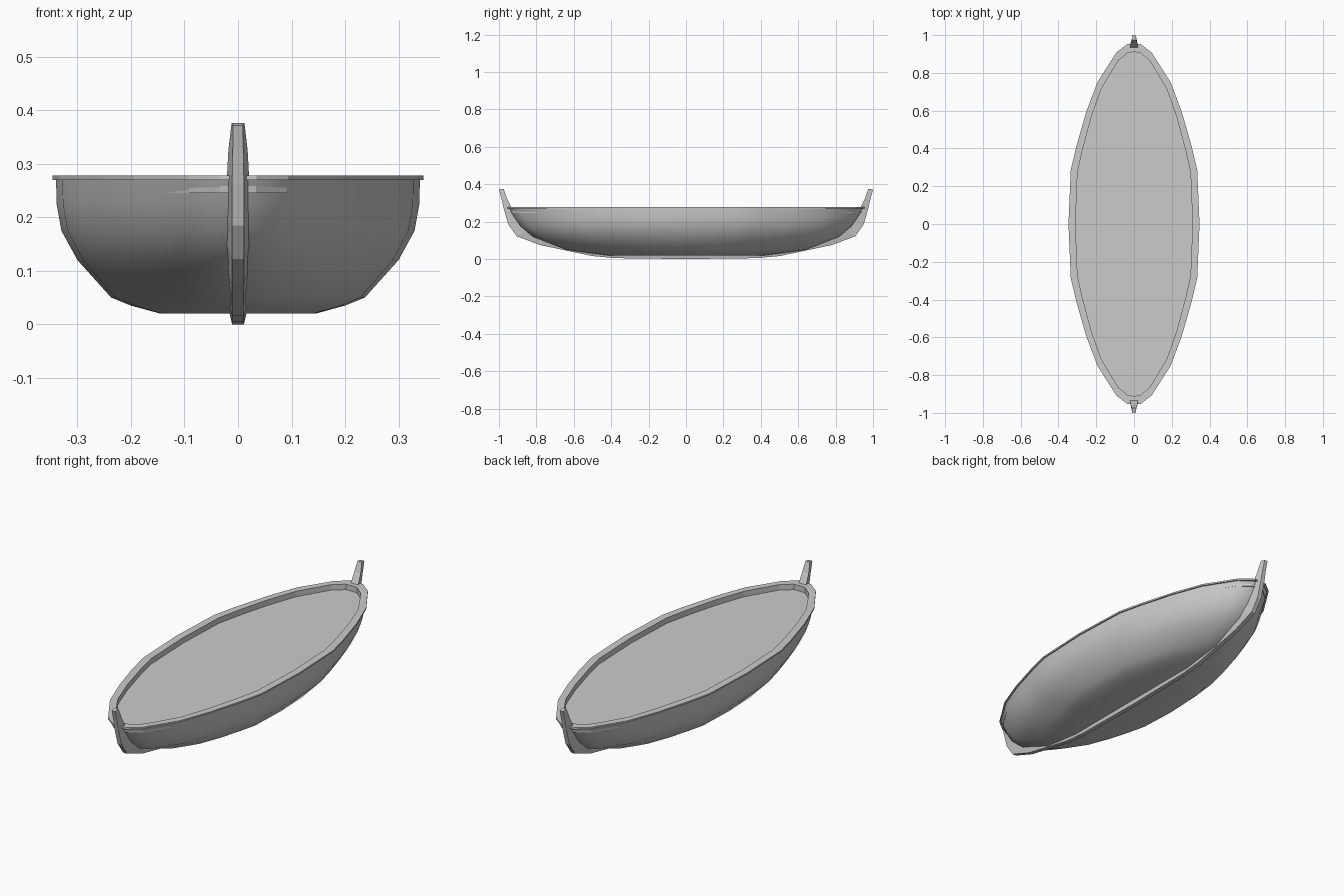
import bpy, bmesh

if "Cube" in bpy.data.objects:
    bpy.data.objects.remove(bpy.data.objects["Cube"])

# quarter of the boat outline as fractions of half-width and half-length
QUARTER = [(1, 0), (0.965, 0.3), (0.88, 0.43), (0.73, 0.62), (0.56, 0.785),
           (0.27, 0.95), (0.1, 0.998), (0, 1)]


def outline(w, l, z):
    q = [(x * w, y * l) for x, y in QUARTER]
    pts = q + [(-x, y) for x, y in q[-2::-1]]
    pts += [(x, -y) for x, y in pts[-2:0:-1]]
    return [(x, y, z) for x, y in pts]


def loft(name, rings, closed=False, cap_start=False, cap_end=False, smooth=False):
    bm = bmesh.new()
    rows = [[bm.verts.new(p) for p in r] for r in rings]
    n = len(rows[0])
    pairs = list(zip(rows, rows[1:]))
    if closed:
        pairs.append((rows[-1], rows[0]))
    for a, b in pairs:
        for i in range(n):
            j = (i + 1) % n
            bm.faces.new((a[i], a[j], b[j], b[i]))
    if cap_start:
        bm.faces.new(rows[0][::-1])
    if cap_end:
        bm.faces.new(rows[-1])
    bmesh.ops.recalc_face_normals(bm, faces=bm.faces)
    for f in bm.faces:
        f.smooth = smooth
    me = bpy.data.meshes.new(name)
    bm.to_mesh(me)
    bm.free()
    ob = bpy.data.objects.new(name, me)
    bpy.context.collection.objects.link(ob)
    return ob


# hull: waterlines from keel to rim, closed by the deck just below the rim
levels = [(0.145, 0.42, 0.02), (0.2, 0.54, 0.035), (0.237, 0.64, 0.05),
          (0.30, 0.82, 0.12), (0.33, 0.885, 0.175), (0.339, 0.92, 0.225),
          (0.34, 0.945, 0.272)]
loft("hull", [outline(*v) for v in levels], cap_start=True, smooth=True)

# deck
bm = bmesh.new()
bm.faces.new([bm.verts.new(p) for p in outline(0.325, 0.93, 0.25)])
me = bpy.data.meshes.new("deck")
bm.to_mesh(me)
bm.free()
bpy.context.collection.objects.link(bpy.data.objects.new("deck", me))

# rim
loft("rim", [outline(0.347, 0.955, 0.27), outline(0.347, 0.955, 0.278),
             outline(0.31, 0.91, 0.278), outline(0.31, 0.91, 0.245),
             outline(0.335, 0.935, 0.245), outline(0.335, 0.94, 0.27)], closed=True)

# keel with raised end posts: outer y, z, inner y, z, outer and inner half-width
half = [(1.0, 0.372, 0.975, 0.376, 0.009, 0.012),
        (0.986, 0.32, 0.957, 0.325, 0.01, 0.018),
        (0.973, 0.265, 0.93, 0.27, 0.011, 0.021),
        (0.95, 0.185, 0.89, 0.2, 0.011, 0.021),
        (0.905, 0.122, 0.85, 0.15, 0.011, 0.021),
        (0.78, 0.075, 0.75, 0.105, 0.011, 0.021),
        (0.5, 0.016, 0.48, 0.045, 0.011, 0.021),
        (0.38, 0.005, 0.37, 0.03, 0.011, 0.018)]
path = half + [(-a, b, -c, d, e, f) for a, b, c, d, e, f in half[::-1]]
path.insert(len(half), (0, 0, 0, 0.03, 0.011, 0.018))
loft("keel", [[(-e, a, b), (e, a, b), (f, c, d), (-f, c, d)]
              for a, b, c, d, e, f in path], cap_start=True, cap_end=True)
